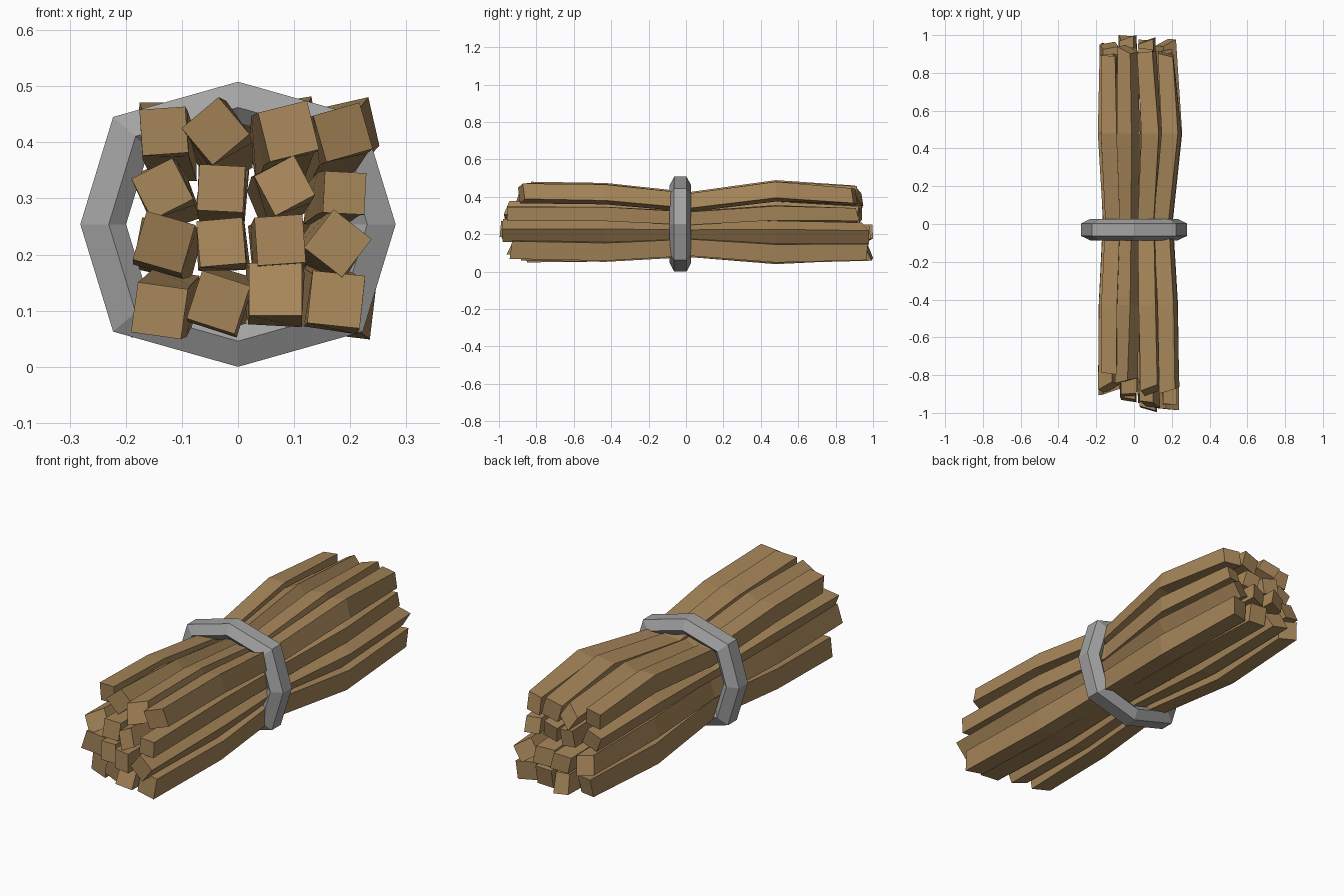
import bpy, bmesh, math, random
from mathutils import Vector

if "Cube" in bpy.data.objects:
    bpy.data.objects.remove(bpy.data.objects["Cube"], do_unlink=True)
random.seed(4)


def material(name, rgb):
    m = bpy.data.materials.new(name)
    m.use_nodes = True
    m.diffuse_color = (*rgb, 1)
    m.node_tree.nodes["Principled BSDF"].inputs["Base Color"].default_value = (*rgb, 1)
    return m


wood = material("brown wood", (0.38, 0.235, 0.10))
metal = material("grey metal", (0.37, 0.37, 0.37))


def loft(name, rings, mat, closed=False):
    """Skin matching loops of points, capping the ends unless closed."""
    bm = bmesh.new()
    loops = [[bm.verts.new(p) for p in ring] for ring in rings]
    pairs = list(zip(loops, loops[1:]))
    if closed:
        pairs.append((loops[-1], loops[0]))
    else:
        bm.faces.new(loops[0])
        bm.faces.new(loops[-1])
    for a, b in pairs:
        for i in range(len(a)):
            j = (i + 1) % len(a)
            bm.faces.new((a[i], a[j], b[j], b[i]))
    bmesh.ops.recalc_face_normals(bm, faces=bm.faces)
    mesh = bpy.data.meshes.new(name)
    bm.to_mesh(mesh)
    bm.free()
    mesh.materials.append(mat)
    bpy.context.collection.objects.link(bpy.data.objects.new(name, mesh))


def square(x, y, z, half, turn, tilt=(0, 0)):
    """Square section across y, optionally cut on a slant."""
    pts = []
    for k in range(4):
        a = math.radians(turn + 45 + 90 * k)
        dx, dz = half * 1.414 * math.cos(a), half * 1.414 * math.sin(a)
        cut = y + tilt[0] * dx + tilt[1] * dz
        pts.append(Vector((x + dx, max(-1, min(1, cut)), z + dz)))
    return pts


# Sticks in four rows from the top: x, z, half width and turn at the front end
ROWS = [
    [(-.132, .42, .041, 4), (-.04, .42, .043, 40), (.09, .42, .045, 14), (.187, .418, .043, 16)],
    [(-.135, .317, .041, 27), (-.03, .318, .041, -3), (.083, .323, .040, 28), (.19, .31, .037, -3)],
    [(-.132, .222, .045, -16), (-.03, .222, .041, 5), (.075, .226, .043, 4), (.178, .22, .043, -38)],
    [(-.14, .1, .045, -8), (-.035, .115, .045, -18), (.067, .138, .047, 0), (.175, .12, .047, -6)],
]
FRONT = [-.88, -.955, -.98, -.93]
BACK = [.905, .915, .965, .96]
FRONT_SHIFT = [.09, .05, 0, 0]
BACK_SHIFT = [-.02, .02, .005, -.005]

# Stations behind the front end: y, x centre, z centre, x scale, z scale, width scale
STATIONS = [
    (-.43, .014, .255, .97, .96, 1.02),
    (.02, .012, .245, .84, .755, .95),
    (.48, .022, .257, 1.05, 1.04, 1.03),
]
for r, row in enumerate(ROWS):
    for c, (x, z, half, turn) in enumerate(row):
        gx, gz = -.135 + .105 * c, .42 - .109 * r
        tilt = (random.uniform(-.3, .4), random.uniform(-.1, .5))
        rings = [square(x, FRONT[r] + FRONT_SHIFT[c], z, half, turn, tilt)]
        for y, cx, cz, sx, sz, sw in STATIONS:
            mx, mz = (x + gx) / 2, (z + gz) / 2
            rings.append(square(cx + (mx - .015) * sx, y, cz + (mz - .255) * sz,
                                half * sw, turn * .8 + random.uniform(-4, 4)))
        tilt = (random.uniform(-.4, .4), random.uniform(-.5, .2))
        rings.append(square(.015 + (gx - .02) * .95, BACK[r] + BACK_SHIFT[c],
                            .255 + (gz - .255) * .91, half * .93,
                            turn * .6 + random.uniform(-10, 10), tilt))
        loft(f"stick_{r + 1}_{c + 1}", rings, wood)

# Eight-sided binding ring with a six-sided section
SECTION = [(1, -.033), (1, .033), (.82, .057), (.71, .033), (.71, -.033), (.82, -.057)]
rings = []
for k in range(8):
    a = k * math.pi / 4
    grow_x, grow_z = (1.12, 1.065) if k % 2 else (1, 1)
    rx, rz = .281 * grow_x * math.cos(a), .254 * grow_z * math.sin(a)
    rings.append([(rx * s, -.03 + y, .254 + rz * s) for s, y in SECTION])
loft("binding_ring", rings, metal, closed=True)
